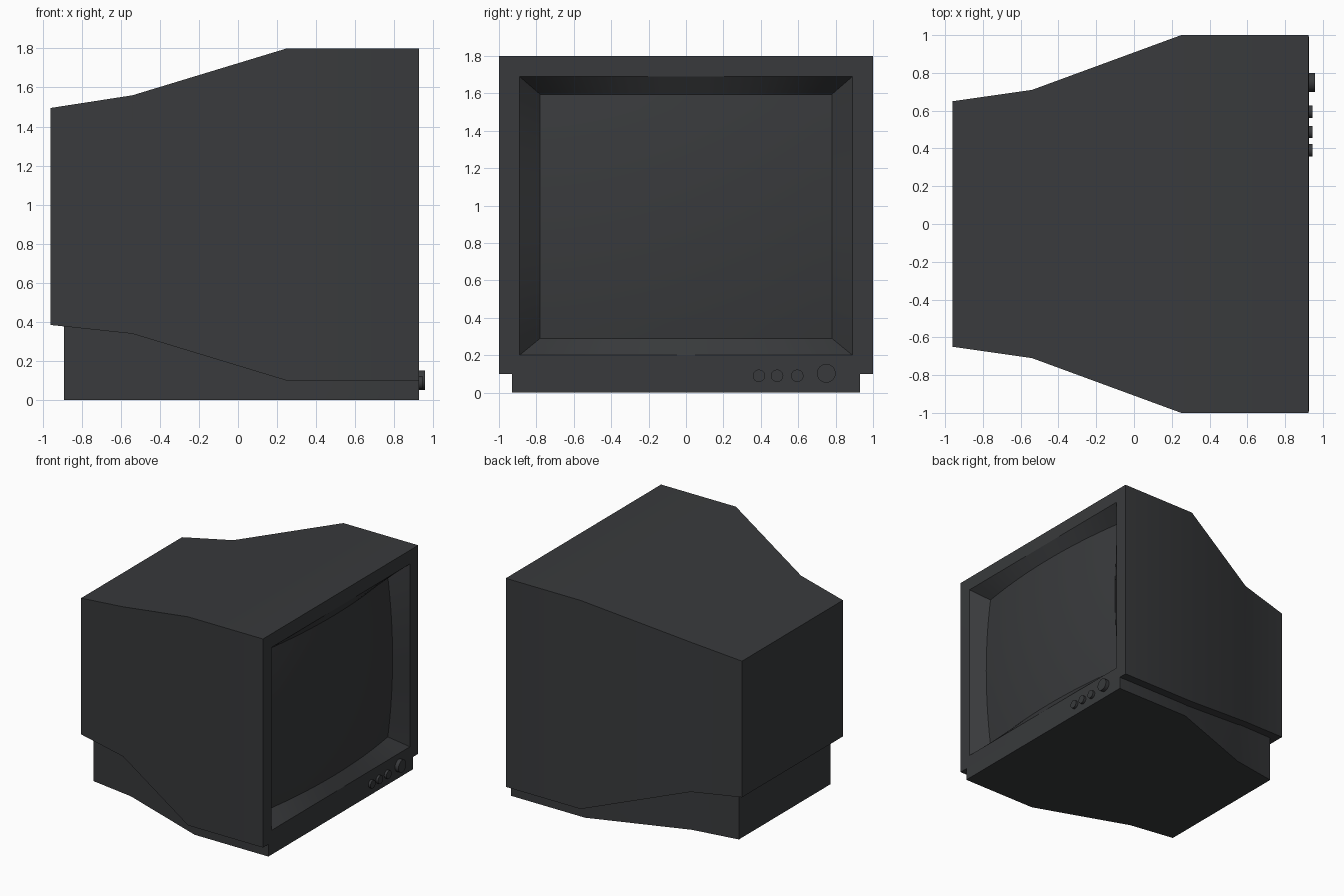
import bpy, bmesh, math
from mathutils import Matrix

if "Cube" in bpy.data.objects:
    bpy.data.objects.remove(bpy.data.objects["Cube"])

mat = bpy.data.materials.new("charcoal_plastic")
mat.diffuse_color = (0.04, 0.042, 0.045, 1)
mat.use_nodes = True
mat.node_tree.nodes["Principled BSDF"].inputs["Base Color"].default_value = mat.diffuse_color


def finish(name, bm, angle=30):
    bmesh.ops.recalc_face_normals(bm, faces=bm.faces)
    me = bpy.data.meshes.new(name)
    bm.to_mesh(me)
    bm.free()
    ob = bpy.data.objects.new(name, me)
    bpy.context.collection.objects.link(ob)
    me.materials.append(mat)
    bpy.ops.object.select_all(action='DESELECT')
    ob.select_set(True)
    bpy.context.view_layer.objects.active = ob
    bpy.ops.object.shade_smooth_by_angle(angle=math.radians(angle))
    return ob


def rect(bm, x, w, z0, z1):
    return [bm.verts.new((x, y, z)) for y, z in ((-w, z0), (w, z0), (w, z1), (-w, z1))]


def bridge(bm, a, b):
    n = len(a)
    for i in range(n):
        j = (i + 1) % n
        bm.faces.new((a[i], a[j], b[j], b[i]))


def loft(bm, sections):
    rings = [rect(bm, *s) for s in sections]
    for a, b in zip(rings, rings[1:]):
        bridge(bm, a, b)
    return rings


# Tapered housing, open at the front where the screen sits
OPEN = (0.927, 0.89, 0.20, 1.69)
bm = bmesh.new()
rings = loft(bm, [(-0.96, 0.65, 0.385, 1.495), (-0.54, 0.71, 0.34, 1.56),
                  (0.25, 1.0, 0.10, 1.80), (0.925, 1.0, 0.10, 1.80), OPEN])
bm.faces.new(rings[0])
finish("housing", bm)

# Base following the housing's plan and underside
bm = bmesh.new()
rings = loft(bm, [(-0.89, 0.59, 0, 0.40), (-0.51, 0.65, 0, 0.355),
                  (0.26, 0.93, 0, 0.12), (0.925, 0.93, 0, 0.10)])
bm.faces.new(rings[0])
bm.faces.new(rings[-1])
finish("base", bm)

# Domed screen
N, W, Z0, Z1, R = 16, 0.78, 0.29, 1.595, 4.9


def dome(y, z):
    return 0.91 - (y * y + (z - (Z0 + Z1) / 2) ** 2) / (2 * R)


bm = bmesh.new()
bmesh.ops.create_grid(bm, x_segments=N, y_segments=N, size=1)
for v in bm.verts:
    y, z = v.co.x * W, Z0 + (v.co.y + 1) / 2 * (Z1 - Z0)
    v.co = (dome(y, z), y, z)
finish("screen", bm)


# Recess walls from the straight opening to the curved screen edge
def perimeter(w, z0, z1):
    c = [(-w, z0), (w, z0), (w, z1), (-w, z1)]
    return [(a[0] + (b[0] - a[0]) * i / N, a[1] + (b[1] - a[1]) * i / N)
            for a, b in zip(c, c[1:] + c[:1]) for i in range(N)]


bm = bmesh.new()
outer = [bm.verts.new((OPEN[0], y, z)) for y, z in perimeter(*OPEN[1:])]
inner = [bm.verts.new((dome(y, z), y, z)) for y, z in perimeter(W, Z0, Z1)]
bridge(bm, outer, inner)
recess = finish("screen_recess", bm)
# an open ring: make sure its faces look out of the front
if sum(p.normal.x for p in recess.data.polygons) < 0:
    recess.data.flip_normals()

# Control knobs
for i, (y, z, r, tip) in enumerate([(0.39, 0.09, 0.033, 0.945), (0.487, 0.09, 0.033, 0.945),
                                    (0.595, 0.09, 0.033, 0.945), (0.75, 0.103, 0.05, 0.957)]):
    bm = bmesh.new()
    back = 0.90
    bmesh.ops.create_cone(bm, cap_ends=True, segments=32, radius1=r, radius2=r, depth=tip - back,
                          matrix=Matrix.Translation(((tip + back) / 2, y, z))
                          @ Matrix.Rotation(math.pi / 2, 4, 'Y'))
    finish(f"knob_{i + 1}", bm)
